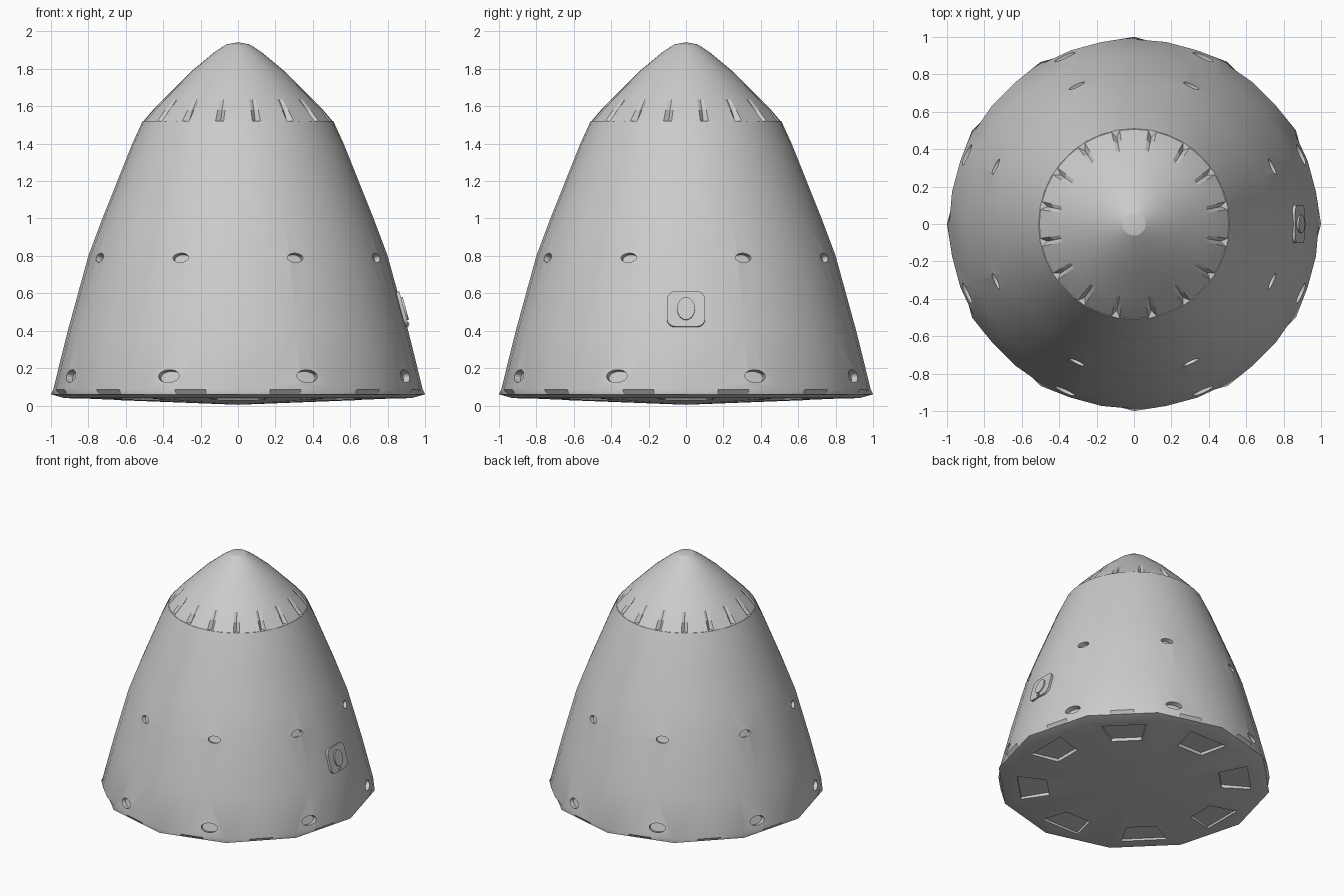
import bpy, bmesh, math
from math import sin, cos, radians, pi
from mathutils import Matrix, Vector

if "Cube" in bpy.data.objects:
    bpy.data.objects.remove(bpy.data.objects["Cube"])

grey = bpy.data.materials.new("light grey")
grey.diffuse_color = (0.6, 0.6, 0.6, 1)
grey.use_nodes = True
grey.node_tree.nodes["Principled BSDF"].inputs["Base Color"].default_value = grey.diffuse_color


def finish(bm, name, smooth=None):
    bmesh.ops.recalc_face_normals(bm, faces=bm.faces)
    me = bpy.data.meshes.new(name)
    bm.to_mesh(me)
    bm.free()
    me.materials.append(grey)
    ob = bpy.data.objects.new(name, me)
    bpy.context.collection.objects.link(ob)
    if smooth:
        shade(ob, smooth)
    return ob


def shade(ob, angle):
    bpy.ops.object.select_all(action='DESELECT')
    ob.select_set(True)
    bpy.context.view_layer.objects.active = ob
    bpy.ops.object.shade_smooth_by_angle(angle=radians(angle))


def lathe(name, rings, angles, radius, cap_low, cap_high, smooth=None):
    """Loft rings; radius(ring, angle) gives the radius; caps are fans at a z."""
    bm = bmesh.new()
    rows = []
    for ring in rings:
        rows.append([bm.verts.new((radius(ring, a) * cos(a), radius(ring, a) * sin(a), ring[1]))
                     for a in angles])
    n = len(angles)
    for lo, hi in zip(rows, rows[1:]):
        for i in range(n):
            j = (i + 1) % n
            bm.faces.new((lo[i], lo[j], hi[j], hi[i]))
    for row, z in ((rows[0], cap_low), (rows[-1], cap_high)):
        c = bm.verts.new((0, 0, z))
        for i in range(n):
            bm.faces.new((row[i], row[(i + 1) % n], c))
    return finish(bm, name, smooth)


def prism(bm, outline, low, high, matrix):
    """Extrude a flat outline from low to high, placed by matrix."""
    a = [bm.verts.new(matrix @ Vector((x, y, low))) for x, y in outline]
    b = [bm.verts.new(matrix @ Vector((x, y, high))) for x, y in outline]
    n = len(a)
    bm.faces.new(a[::-1])
    bm.faces.new(b)
    for i in range(n):
        j = (i + 1) % n
        bm.faces.new((a[i], a[j], b[j], b[i]))


def ellipse(w, h, n=20):
    return [(w / 2 * cos(2 * pi * i / n), h / 2 * sin(2 * pi * i / n)) for i in range(n)]


def on_wall(az, r, z, slope=15.4):
    """Frame on the hull: x along the hull, y up the hull, z outward."""
    s = radians(slope)
    out = Vector((cos(s), 0, sin(s)))
    up = Vector((-sin(s), 0, cos(s)))
    m = Matrix((Vector((0, 1, 0)), up, out)).transposed().to_4x4()
    m.translation = Vector((r, 0, z))
    return Matrix.Rotation(az, 4, 'Z') @ m


# Hull: round wall over a twelve-sided heat shield rim
def hull_radius(ring, a):
    r, z, poly = ring
    if poly:
        d = (math.degrees(a) % 30) - 15
        return r * cos(radians(15)) / cos(radians(d))
    return r


hull = lathe("capsule_hull",
             [(0.93, 0.04, 1), (1.0, 0.06, 1), (0.988, 0.085, 0), (0.91, 0.4, 0),
              (0.80, 0.8, 0), (0.725, 1.0, 0), (0.645, 1.2, 0), (0.565, 1.4, 0),
              (0.51, 1.52, 0)],
             [radians(10 * i) for i in range(36)], hull_radius, 0.004, 1.52)

# Cutters: thruster ports in two rows, and eight pockets in the heat shield
bm = bmesh.new()
for k in range(8):
    az = radians(22.5 + 45 * k)
    prism(bm, ellipse(0.09, 0.052), -0.03, 0.05, on_wall(az, 0.80, 0.79, 18))
    prism(bm, ellipse(0.12, 0.07), -0.035, 0.05, on_wall(az, 0.966, 0.157, 14))
    prism(bm, [(0.63, -0.11), (0.84, -0.165), (0.84, 0.165), (0.63, 0.11)],
          -0.06, 0.055, Matrix.Rotation(radians(45 * k), 4, 'Z'))
cutter = finish(bm, "port_cutter")
cutter.hide_render = True

bpy.ops.object.select_all(action='DESELECT')
hull.select_set(True)
bpy.context.view_layer.objects.active = hull
mod = hull.modifiers.new("ports", 'BOOLEAN')
mod.operation = 'DIFFERENCE'
mod.solver = 'EXACT'
mod.object = cutter
bpy.ops.object.modifier_apply(modifier=mod.name)
bpy.data.objects.remove(cutter, do_unlink=True)
shade(hull, 25)

# Nose cone with sixteen tapering grooves around its base
groove_angles = [radians(11.25 + 22.5 * k) for k in range(16)]
angles = sorted(g + radians(d) for g in groove_angles for d in (-2.5, 0, 2.5, 11.25))


def nose_radius(ring, a):
    in_groove = min(abs(a - g) for g in groove_angles) < 0.001
    return ring[0] - (ring[2] if in_groove else 0)


lathe("nose_cone",
      [(0.506, 1.52, 0.035), (0.455, 1.58, 0.018), (0.40, 1.637, 0.004),
       (0.257, 1.78, 0), (0.125, 1.89, 0), (0.062, 1.931, 0)],
      angles, nose_radius, 1.52, 1.942, 18)


# Side hatch: rounded plate with an oval window and a small latch
def rounded(w, h, r, n=6):
    pts = []
    for q, (sx, sy) in enumerate(((1, 1), (-1, 1), (-1, -1), (1, -1))):
        for i in range(n + 1):
            a = pi / 2 * (q + i / n)
            pts.append((sx * (w / 2 - r) + r * cos(a), sy * (h / 2 - r) + r * sin(a)))
    return pts


frame = on_wall(0, 0.88, 0.515)
for name, outline, high in (("hatch_plate", rounded(0.205, 0.195, 0.045), 0.008),
                            ("hatch_window", ellipse(0.095, 0.125, 28), 0.018),
                            ("hatch_latch", rounded(0.03, 0.012, 0.004), 0.0)):
    bm = bmesh.new()
    m = frame
    if name == "hatch_latch":
        m = frame @ Matrix.Translation((0, -0.082, 0.014))
    prism(bm, outline, -0.03, high, m)
    finish(bm, name, 30)
